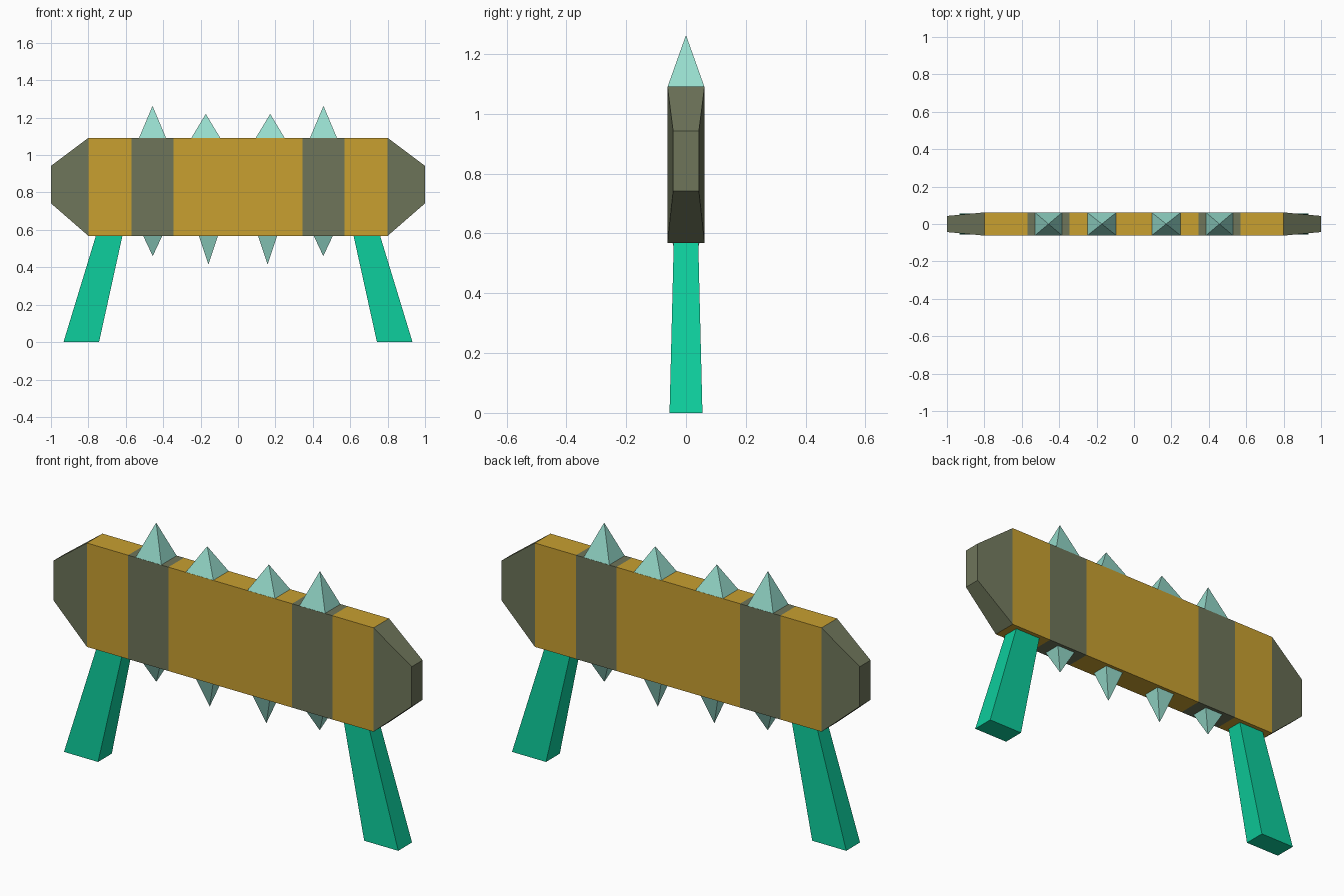
import bpy, bmesh

if "Cube" in bpy.data.objects:
    bpy.data.objects.remove(bpy.data.objects["Cube"])


def material(name, rgb):
    m = bpy.data.materials.new(name)
    m.diffuse_color = (*rgb, 1)
    m.use_nodes = True
    m.node_tree.nodes["Principled BSDF"].inputs["Base Color"].default_value = m.diffuse_color
    return m


GOLD = material("gold", (0.58, 0.35, 0.03))
OLIVE = material("olive", (0.156, 0.178, 0.102))
GREEN = material("green", (0.004, 0.61, 0.33))
AQUA = material("aqua", (0.31, 0.72, 0.61))


def loft(name, start, end, mat, cap_start=True, cap_end=True):
    """Flat-sided solid between two loops; a one-point end gives a pyramid."""
    bm = bmesh.new()
    a = [bm.verts.new(p) for p in start]
    b = [bm.verts.new(p) for p in end]
    n = len(a)
    for i in range(n):
        j = (i + 1) % n
        if len(b) == 1:
            bm.faces.new((a[i], a[j], b[0]))
        else:
            bm.faces.new((a[i], a[j], b[j], b[i]))
    if cap_start:
        bm.faces.new(a[::-1])
    if cap_end and len(b) > 1:
        bm.faces.new(b)
    bmesh.ops.recalc_face_normals(bm, faces=bm.faces)
    # open sleeves: make sure normals point away from the part's own centre
    centre = sum((v.co for v in bm.verts), bm.verts[:][0].co * 0) / len(bm.verts)
    for f in bm.faces:
        if f.normal.dot(f.calc_center_median() - centre) < 0:
            f.normal_flip()
    me = bpy.data.meshes.new(name)
    bm.to_mesh(me)
    bm.free()
    me.materials.append(mat)
    ob = bpy.data.objects.new(name, me)
    bpy.context.collection.objects.link(ob)
    return ob


def ring_x(x, hy, z0, z1):
    return [(x, -hy, z0), (x, hy, z0), (x, hy, z1), (x, -hy, z1)]


def ring_z(z, x0, x1, hy):
    return [(x0, -hy, z), (x1, -hy, z), (x1, hy, z), (x0, hy, z)]


HY, Z0, Z1 = 0.062, 0.568, 1.092

# beam: flush gold and olive sleeves
stops = [-0.8, -0.57, -0.345, 0.345, 0.57, 0.8]
names = ["left_beam", "left_band", "middle_beam", "right_band", "right_beam"]
for i, name in enumerate(names):
    loft(name, ring_x(stops[i], HY, Z0, Z1), ring_x(stops[i + 1], HY, Z0, Z1),
         OLIVE if "band" in name else GOLD, False, False)

for s, side in ((-1, "left"), (1, "right")):
    # tapered end cap
    loft(side + "_end_cap", ring_x(s * 0.8, HY, Z0, Z1),
         ring_x(s, 0.043, 0.742, 0.942), OLIVE, cap_start=False)
    # splayed leg
    loft(side + "_leg", ring_z(0, s * 0.743, s * 0.933, 0.055),
         ring_z(Z0, s * 0.618, s * 0.76, 0.041), GREEN)
    # spikes: centre x, half width, half depth, base z, tip z
    for name, x, hx, hy, base, tip in (
            ("outer_top_spike", 0.457, 0.072, 0.061, Z1, 1.263),
            ("inner_top_spike", 0.172, 0.077, 0.061, Z1, 1.22),
            ("outer_bottom_spike", 0.456, 0.051, 0.045, Z0, 0.46),
            ("inner_bottom_spike", 0.158, 0.051, 0.045, Z0, 0.415)):
        loft(f"{side}_{name}", ring_z(base, s * x - hx, s * x + hx, hy),
             [(s * x, 0, tip)], AQUA)
